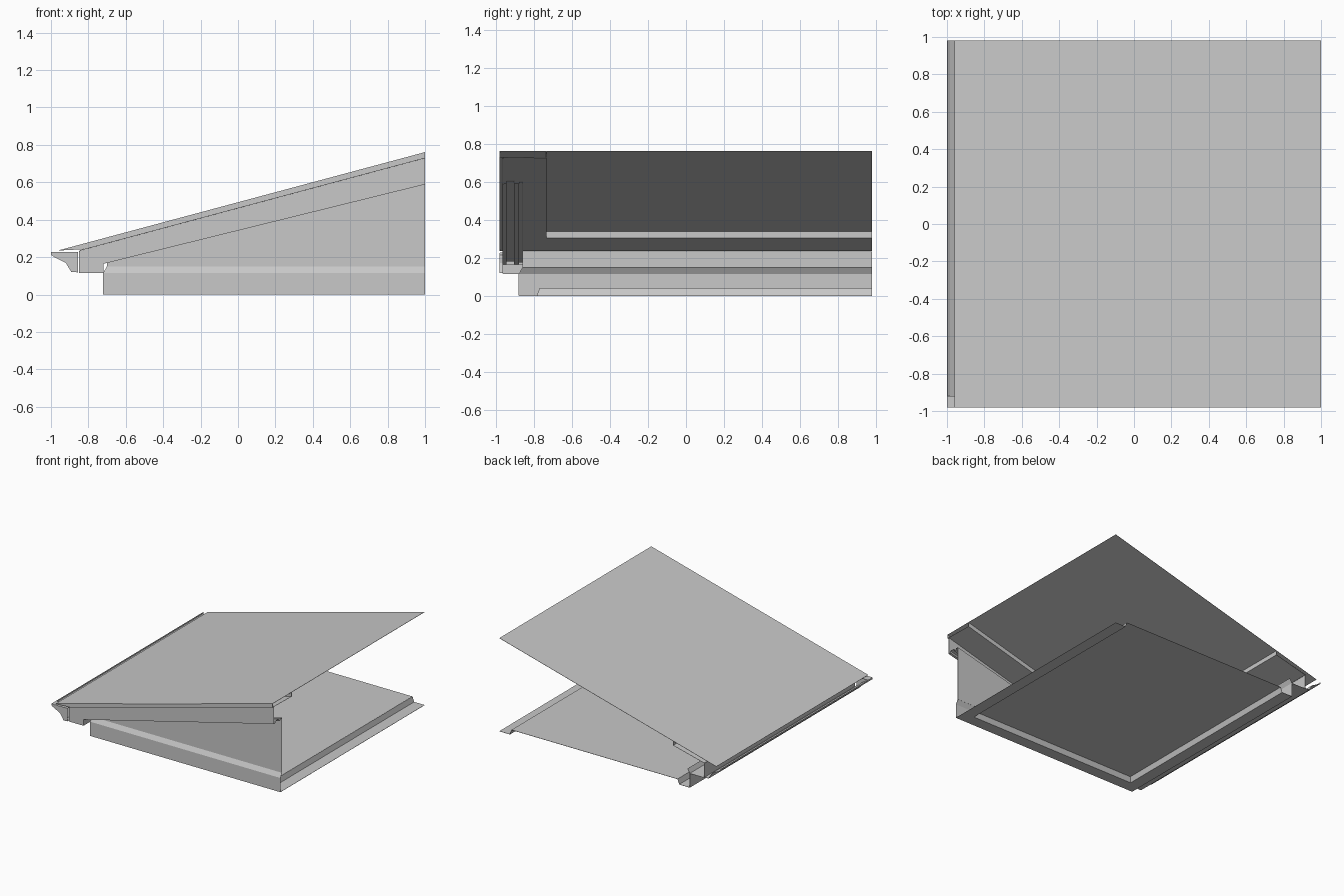
import bpy

if "Cube" in bpy.data.objects:
    bpy.data.objects.remove(bpy.data.objects["Cube"], do_unlink=True)

grey = bpy.data.materials.new("light_grey")
grey.use_nodes = True
grey.diffuse_color = (0.58, 0.58, 0.58, 1)
grey.node_tree.nodes["Principled BSDF"].inputs["Base Color"].default_value = grey.diffuse_color

FRONT, BACK = -0.98, 0.98       # outer roof edges
WALL_X, WALL_Y = -0.72, -0.88   # outer wall faces
BARGE_Y = -0.965


def roof_z(x):
    return 0.235 + 0.268 * (x + 0.96)


def barge_z(x):
    return 0.165 + 0.247 * (x - WALL_X)


def sheet(name, verts, faces):
    """Thin sheet-metal part from points and faces."""
    mesh = bpy.data.meshes.new(name)
    mesh.from_pydata(verts, [], faces)
    mesh.materials.append(grey)
    obj = bpy.data.objects.new(name, mesh)
    bpy.context.collection.objects.link(obj)
    mod = obj.modifiers.new("thickness", 'SOLIDIFY')
    mod.thickness = 0.002
    mod.offset = 0
    return obj


def loft(name, rows):
    """Bridge successive rows that hold the same number of points."""
    n = len(rows[0])
    verts = [p for row in rows for p in row]
    faces = [(r * n + i, r * n + i + 1, (r + 1) * n + i + 1, (r + 1) * n + i)
             for r in range(len(rows) - 1) for i in range(n - 1)]
    return sheet(name, verts, faces)


def sweep_y(name, profile, y0=FRONT, y1=BACK):
    return loft(name, [[(x, y, z) for x, z in profile] for y in (y0, y1)])


def plate_y(name, outline, y):
    return sheet(name, [(x, y, z) for x, z in outline], [range(len(outline))])


def wall_path(d, z):
    return [(1, WALL_Y + d, z), (WALL_X + d, WALL_Y + d, z), (WALL_X + d, BACK, z)]


def base_path(d, z):
    return [(1 - d, BACK, z), (1 - d, WALL_Y + d, z),
            (WALL_X + d, WALL_Y + d, z), (WALL_X + d, BACK, z)]


# Base: flat rim with a raised centre panel
loft("base_rim", [base_path(0, 0), base_path(0.095, 0), base_path(0.11, 0.04)])
sheet("base_panel", base_path(0.11, 0.04), [(0, 1, 2, 3)])

# Low walls with a sloped ledge
loft("plinth_wall", [wall_path(0, 0), wall_path(0, 0.115), wall_path(0.02, 0.15)])

# Front gable wall
gable_y = WALL_Y + 0.02
plate_y("gable_wall", [(WALL_X + 0.02, 0.15), (1, 0.15),
                       (1, barge_z(1) + 0.01), (WALL_X + 0.02, barge_z(WALL_X) + 0.01)], gable_y)

# Roof sheet
sweep_y("roof", [(-0.96, roof_z(-0.96)), (1, roof_z(1))])


# Lining under the front and eave edges of the roof
def lining_path(x0, y0, drop):
    return [(x, y, roof_z(x) - drop) for x, y in ((1, y0), (x0, y0), (x0, BACK))]


loft("roof_edge_lining", [lining_path(-0.85, FRONT, 0.03),
                          lining_path(-0.57, -0.735, 0.035),
                          lining_path(-0.57, -0.735, 0)])

# Front edge trim and barge board
plate_y("roof_edge_trim", [(-0.96, roof_z(-0.96)), (-0.82, roof_z(-0.82) - 0.03),
                           (1, roof_z(1) - 0.03), (1, roof_z(1))], FRONT)
plate_y("barge_board", [(-0.82, roof_z(-0.82) - 0.03), (WALL_X, barge_z(WALL_X)),
                        (1, barge_z(1)), (1, roof_z(1) - 0.03)], BARGE_Y)

# Grooved soffit beneath the barge board
groove = [(BARGE_Y, 0), (-0.945, 0), (-0.945, 0.015), (-0.905, 0.015),
          (-0.905, 0), (WALL_Y, 0), (WALL_Y, 0.01), (gable_y, 0.01)]
loft("gable_soffit", [[(x, y, barge_z(x) + dz) for y, dz in groove] for x in (WALL_X, 1)])

# Eave box: fascia, soffit and the closed front end
sweep_y("eave_box", [(-0.85, 0.232), (-0.85, 0.115), (WALL_X, 0.115)], BARGE_Y, BACK)
plate_y("eave_box_end", [(-0.85, 0.115), (WALL_X, 0.115), (WALL_X, barge_z(WALL_X)),
                         (-0.82, roof_z(-0.82) - 0.03), (-0.85, 0.232)], BARGE_Y)
sweep_y("eave_box_return", [(WALL_X, 0.115), (WALL_X, barge_z(WALL_X))], BARGE_Y, gable_y)

# Gutter trough with a capped front end
trough = [(-0.855, 0.12), (-0.89, 0.12), (-0.92, 0.17), (-0.985, 0.203),
          (-0.999, 0.213), (-0.999, 0.225)]
sweep_y("gutter", trough)
plate_y("gutter_end", trough + [(-0.855, 0.225)], FRONT)
sweep_y("gutter_cap", [(-0.999, 0.225), (-0.855, 0.225)], FRONT, -0.92)
